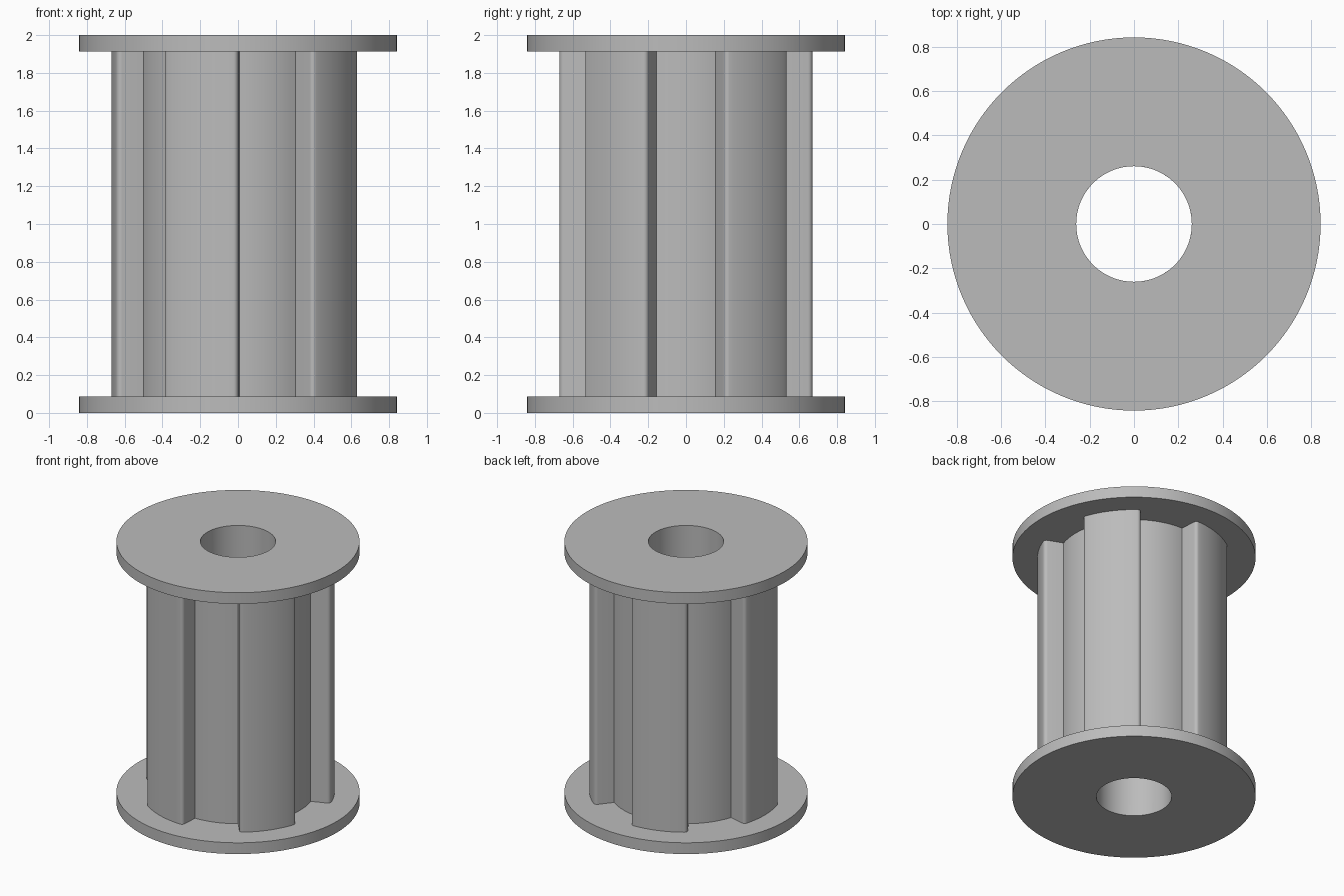
import bpy
import bmesh
from math import radians, cos, sin, tau, atan2, sqrt
from mathutils import Vector

HEIGHT, FLANGE_T = 2.0, 0.086
FLANGE_R, BORE_R = 0.843, 0.261
LOBE_R, GROOVE_R, FILLET = 0.67, 0.53, 0.025
LOBES = 5

old = bpy.data.objects.get("Cube")
if old:
    bpy.data.objects.remove(old, do_unlink=True)

grey = bpy.data.materials.new("plain_grey")
grey.use_nodes = True
colour = (0.5, 0.5, 0.5, 1)
grey.diffuse_color = colour
grey.node_tree.nodes["Principled BSDF"].inputs["Base Color"].default_value = colour


def polar(r, a):
    return Vector((r * cos(a), r * sin(a)))


def bored_prism(name, outline, z0, z1):
    """Extrude a polar outline [(radius, angle)] with a round bore through it."""
    bm = bmesh.new()

    def ring(points, z):
        return [bm.verts.new((*polar(r, a), z)) for r, a in points]

    bore = [(BORE_R, a) for _, a in outline]
    loops = [ring(outline, z0), ring(outline, z1), ring(bore, z1), ring(bore, z0)]
    n = len(outline)
    for k in range(4):
        lo, hi = loops[k], loops[(k + 1) % 4]
        for i in range(n):
            j = (i + 1) % n
            bm.faces.new((lo[i], lo[j], hi[j], hi[i]))
    bmesh.ops.recalc_face_normals(bm, faces=bm.faces)
    mesh = bpy.data.meshes.new(name)
    bm.to_mesh(mesh)
    bm.free()
    mesh.materials.append(grey)
    obj = bpy.data.objects.new(name, mesh)
    bpy.context.collection.objects.link(obj)
    bpy.ops.object.select_all(action='DESELECT')
    obj.select_set(True)
    bpy.context.view_layer.objects.active = obj
    bpy.ops.object.shade_smooth_by_angle(angle=radians(30))
    return obj


def lobed_outline():
    """Half a groove, its wall, a rounded corner and half a lobe, mirrored and repeated."""
    pitch = tau / LOBES
    root = radians(17.1)
    base, corner = polar(GROOVE_R, root), polar(LOBE_R, pitch / 4)
    d = (corner - base).normalized()
    n = Vector((-d.y, d.x))
    # Fillet centre: one fillet radius from both the wall and the lobe arc
    p = base + n * FILLET
    b = p.dot(d)
    centre = p + d * (sqrt(b * b - p.dot(p) + (LOBE_R - FILLET) ** 2) - b)
    start, end = atan2(-n.y, -n.x), atan2(centre.y, centre.x)
    half = [(GROOVE_R, root * i / 6) for i in range(7)]
    for i in range(7):
        q = centre + polar(FILLET, start + (end - start) * i / 6)
        half.append((q.length, atan2(q.y, q.x)))
    half += [(LOBE_R, end + (pitch / 2 - end) * i / 6) for i in range(1, 7)]
    period = half + [(r, pitch - a) for r, a in reversed(half[1:-1])]
    return [(r, a + k * pitch) for k in range(LOBES) for r, a in period]


# Lobed core between the two flanges
bored_prism("lobed_core", lobed_outline(), FLANGE_T, HEIGHT - FLANGE_T)

# Round end flanges
disc = [(FLANGE_R, tau * i / 128) for i in range(128)]
bored_prism("bottom_flange", disc, 0, FLANGE_T)
bored_prism("top_flange", disc, HEIGHT - FLANGE_T, HEIGHT)
